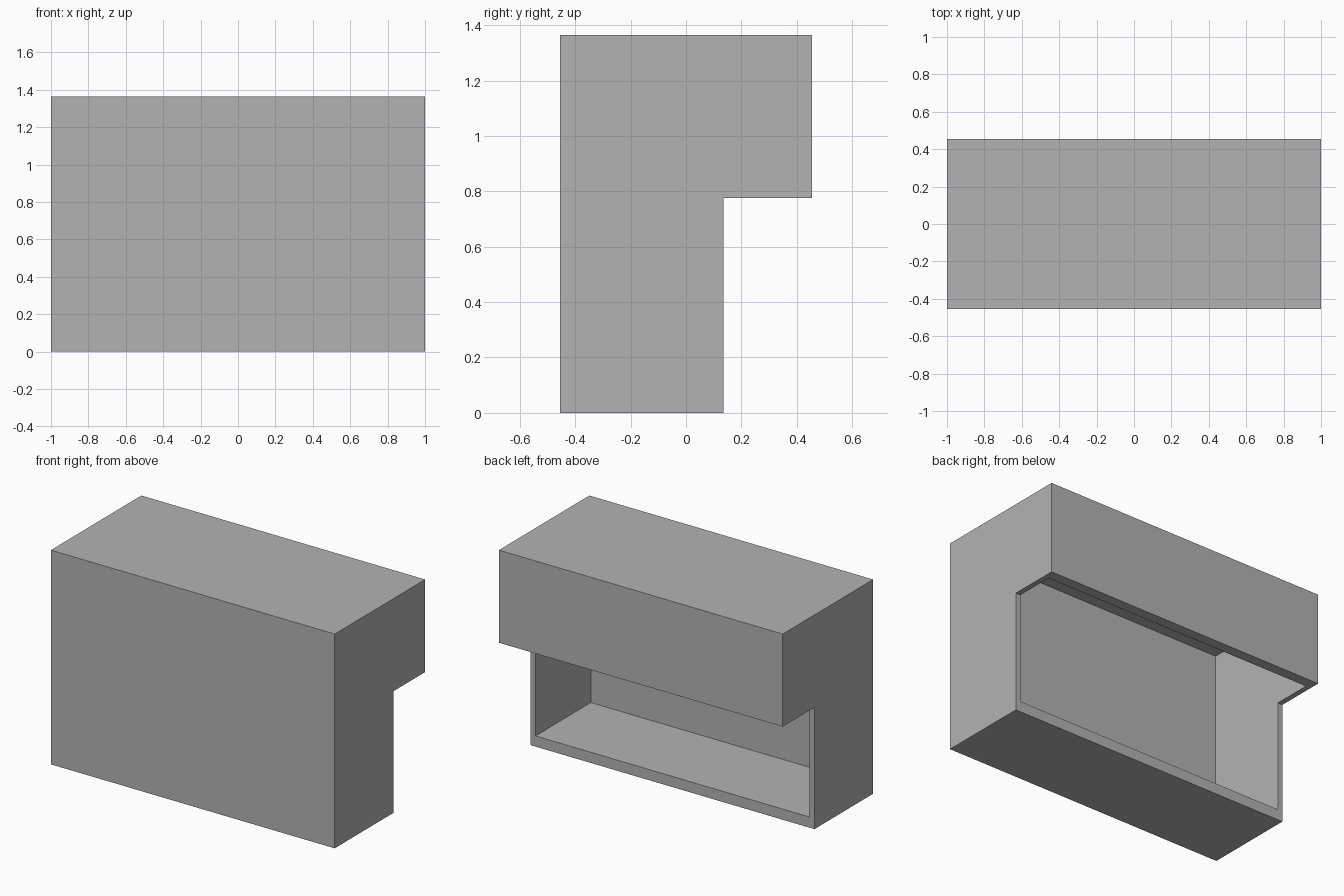
import bpy
import bmesh

cube = bpy.data.objects.get("Cube")
if cube:
    bpy.data.objects.remove(cube, do_unlink=True)

HALF_WIDTH, HALF_DEPTH, HEIGHT = 1.0, 0.455, 1.365
STEP_Y, STEP_Z = 0.135, 0.775      # underside step of the overhang
PANEL, THICK = 0.034, 0.068        # thin panels; thicker floor and rear apron


def material(name, colour):
    mat = bpy.data.materials.new(name)
    mat.use_nodes = True
    mat.diffuse_color = colour
    mat.node_tree.nodes["Principled BSDF"].inputs["Base Color"].default_value = colour
    return mat


def prism(name, profile, half_width):
    """Extrude a (y, z) profile across x."""
    bm = bmesh.new()
    face = bm.faces.new([bm.verts.new((-half_width, y, z)) for y, z in profile])
    out = bmesh.ops.extrude_face_region(bm, geom=[face])
    moved = [v for v in out["geom"] if isinstance(v, bmesh.types.BMVert)]
    bmesh.ops.translate(bm, verts=moved, vec=(2 * half_width, 0, 0))
    bmesh.ops.recalc_face_normals(bm, faces=bm.faces[:])
    mesh = bpy.data.meshes.new(name)
    bm.to_mesh(mesh)
    bm.free()
    obj = bpy.data.objects.new(name, mesh)
    bpy.context.collection.objects.link(obj)
    return obj


# Outer body with a stepped rear profile
shell = prism("counter_shell", [
    (-HALF_DEPTH, 0), (STEP_Y, 0), (STEP_Y, STEP_Z),
    (HALF_DEPTH, STEP_Z), (HALF_DEPTH, HEIGHT), (-HALF_DEPTH, HEIGHT),
], HALF_WIDTH)
shell.data.materials.append(material("light_grey", (0.45, 0.45, 0.45, 1)))

# Hollow interior, open at the rear and under the overhang
front, back = -HALF_DEPTH + PANEL, HALF_DEPTH - THICK
floor, ceiling = THICK, HEIGHT - PANEL
hollow = prism("interior_cutter", [
    (front, floor), (back, floor), (back, ceiling), (front, ceiling),
], HALF_WIDTH - PANEL)
hollow.hide_render = True

cut = shell.modifiers.new("hollow", "BOOLEAN")
cut.operation = "DIFFERENCE"
cut.solver = "EXACT"
cut.object = hollow
bpy.context.view_layer.objects.active = shell
bpy.ops.object.modifier_apply(modifier=cut.name)
bpy.data.objects.remove(hollow, do_unlink=True)
